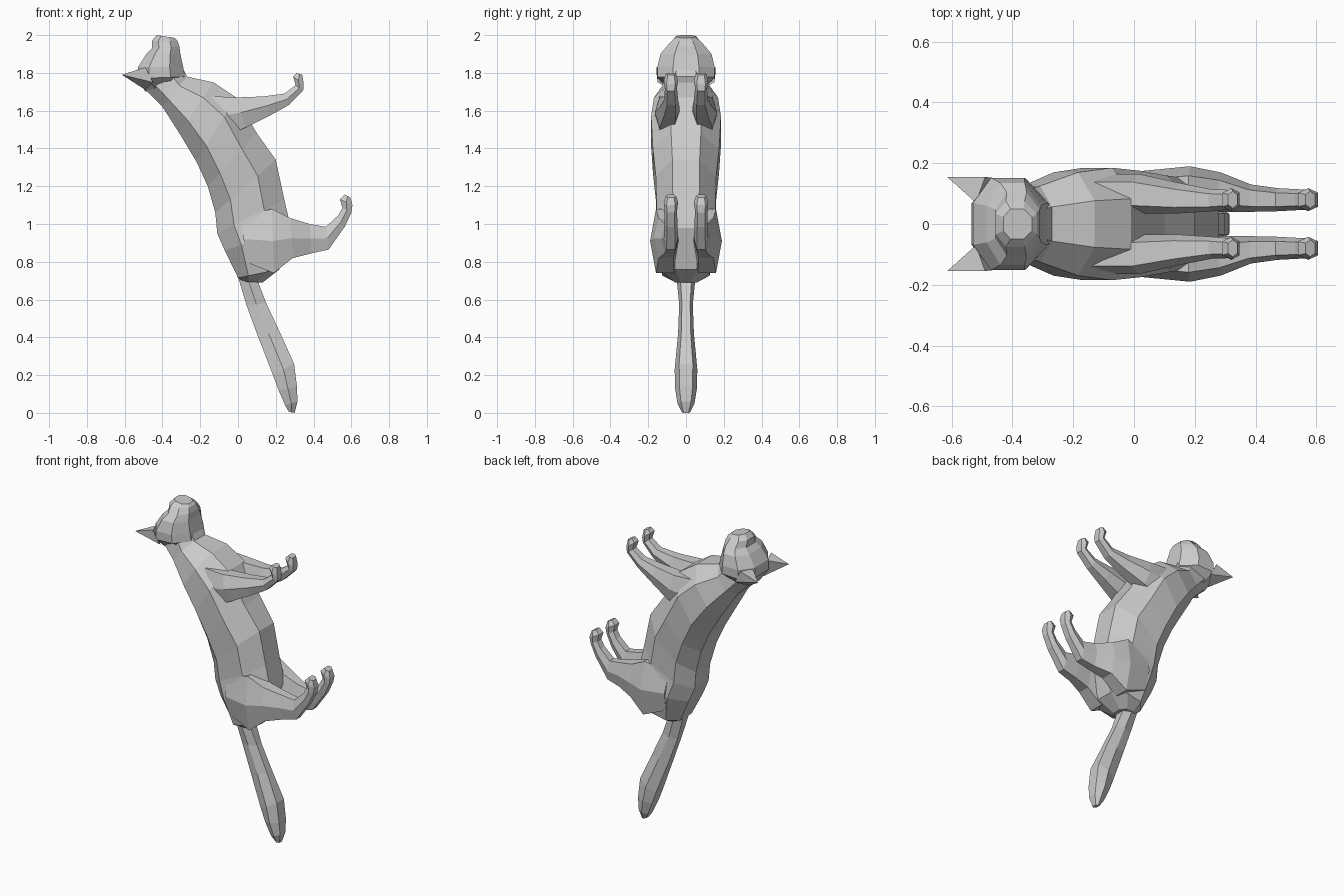
import bpy, bmesh

fur = bpy.data.materials.new("pale_grey")
fur.diffuse_color = (0.6, 0.6, 0.6, 1)

# cross-sections: (fraction from first to second edge point, side factor)
OCT = [(0, .45), (.25, 1), (.7, 1), (1, .45), (1, -.45), (.7, -1), (.25, -1), (0, -.45)]
HEX = [(0, .6), (.5, 1), (1, .6), (1, -.6), (.5, -1), (0, -.6)]


def finish(name, bm):
    bmesh.ops.recalc_face_normals(bm, faces=bm.faces[:])
    me = bpy.data.meshes.new(name)
    bm.to_mesh(me)
    bm.free()
    me.materials.append(fur)
    ob = bpy.data.objects.new(name, me)
    bpy.context.collection.objects.link(ob)
    return ob


def loft(name, rings, section, side=1):
    """Each ring: edge point (x, z), opposite edge point (x, z), centre y, half width."""
    bm = bmesh.new()
    loops = []
    for ax, az, bx, bz, yc, w in rings:
        loops.append([bm.verts.new((ax + (bx - ax) * t, side * (yc + w * s), az + (bz - az) * t))
                      for t, s in section])
    n = len(section)
    for a, b in zip(loops, loops[1:]):
        for i in range(n):
            j = (i + 1) % n
            bm.faces.new((a[i], a[j], b[j], b[i]))
    bm.faces.new(loops[0])
    bm.faces.new(loops[-1])
    return finish(name, bm)


# torso from neck to rump
loft("body", [
    (-.50, 1.72, -.29, 1.82, 0, .11),
    (-.40, 1.62, -.27, 1.78, 0, .125),
    (-.31, 1.48, -.13, 1.75, 0, .17),
    (-.22, 1.33, -.01, 1.67, 0, .185),
    (-.16, 1.20, .10, 1.48, 0, .175),
    (-.12, 1.06, .20, 1.34, 0, .16),
    (-.11, .95, .245, 1.13, 0, .155),
    (-.07, .86, .28, .98, 0, .165),
    (.00, .715, .22, .76, 0, .125),
    (.03, .695, .13, .69, 0, .06)], OCT)

# head with short muzzle pointing up
loft("head", [
    (-.49, 1.70, -.30, 1.77, 0, .10),
    (-.535, 1.77, -.28, 1.78, 0, .15),
    (-.53, 1.83, -.29, 1.83, 0, .152),
    (-.485, 1.90, -.305, 1.90, 0, .135),
    (-.455, 1.93, -.31, 1.94, 0, .105),
    (-.455, 1.97, -.32, 1.97, 0, .075),
    (-.43, 2.0, -.335, 1.985, 0, .05)], OCT)

# brush tail
loft("tail", [
    (.00, .72, .10, .71, 0, .05),
    (.045, .57, .15, .58, 0, .036),
    (.10, .42, .225, .42, 0, .042),
    (.185, .20, .297, .26, 0, .06),
    (.215, .12, .312, .14, 0, .058),
    (.25, .04, .315, .06, 0, .045),
    (.27, .005, .30, .0, 0, .022)], HEX)

FRONT_LEG = [
    (-.20, 1.68, -.10, 1.45, .10, .065),
    (-.01, 1.67, .04, 1.51, .10, .065),
    (.13, 1.675, .17, 1.575, .085, .05),
    (.245, 1.69, .27, 1.63, .078, .036),
    (.305, 1.735, .345, 1.705, .08, .032),
    (.292, 1.78, .348, 1.74, .08, .038),
    (.31, 1.80, .34, 1.79, .08, .028)]

HIND_LEG = [
    (.02, 1.04, .04, .80, .10, .075),
    (.18, 1.08, .19, .74, .112, .078),
    (.28, 1.03, .29, .82, .105, .065),
    (.38, 1.0, .39, .845, .085, .045),
    (.465, .985, .48, .865, .08, .038),
    (.53, 1.045, .565, .985, .08, .034),
    (.553, 1.085, .60, 1.06, .08, .033),
    (.54, 1.13, .606, 1.10, .08, .038),
    (.565, 1.155, .595, 1.14, .08, .028)]

for side, label in ((1, "left"), (-1, "right")):
    loft("front_leg_" + label, FRONT_LEG, HEX, side)
    loft("hind_leg_" + label, HIND_LEG, HEX, side)
    # pointed ear
    bm = bmesh.new()
    base = [bm.verts.new((x, side * y, z)) for x, y, z in
            ((-.52, .07, 1.82), (-.49, .155, 1.83), (-.45, .15, 1.75), (-.49, .08, 1.71))]
    tip = bm.verts.new((-.615, side * .155, 1.79))
    bm.faces.new(base)
    for i in range(4):
        bm.faces.new((base[i], base[(i + 1) % 4], tip))
    finish("ear_" + label, bm)
